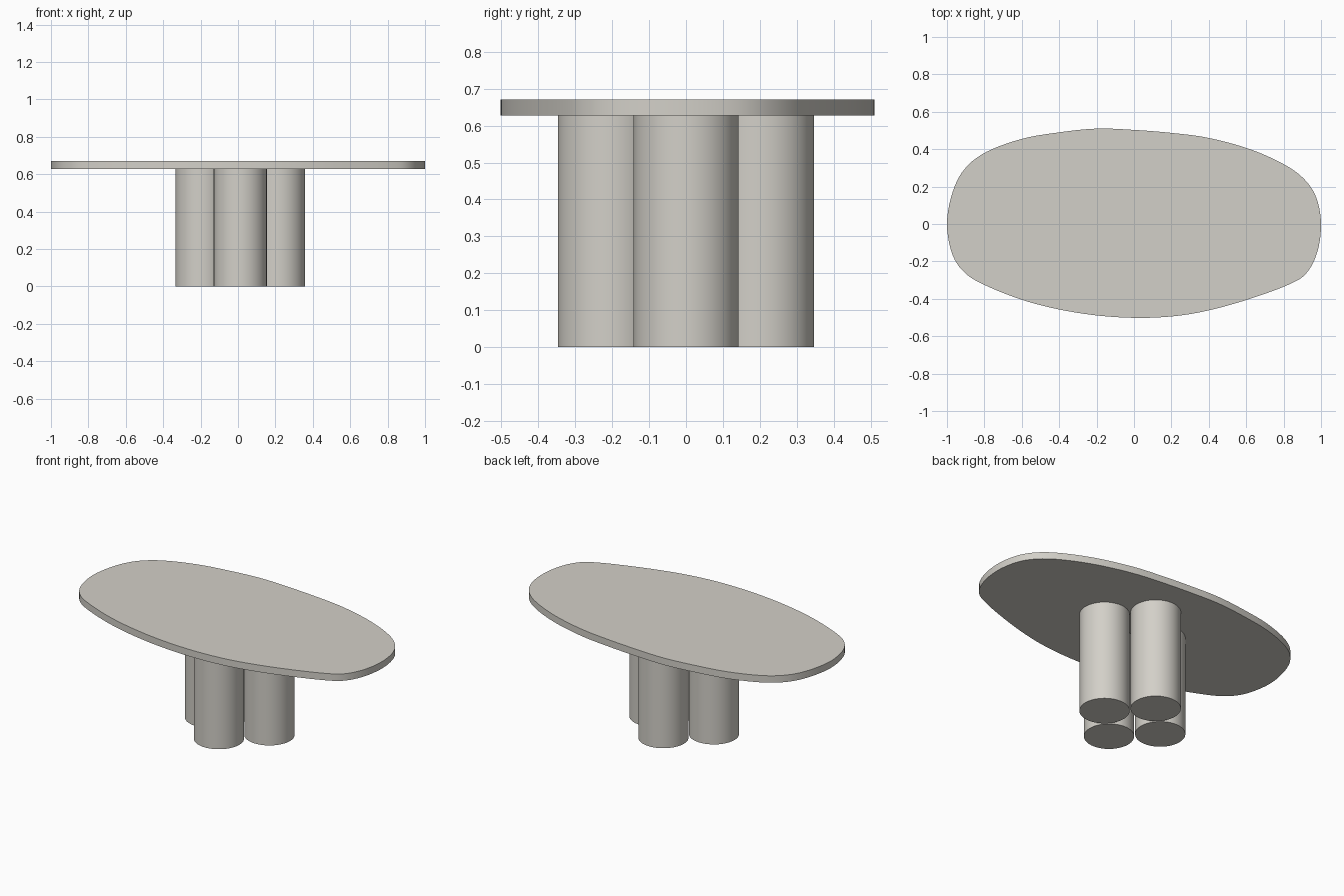
import bpy, bmesh, math
from mathutils import Vector

if "Cube" in bpy.data.objects:
    bpy.data.objects.remove(bpy.data.objects["Cube"])

mat = bpy.data.materials.new("warm light stone")
mat.diffuse_color = (0.65, 0.63, 0.58, 1)
mat.use_nodes = True
mat.node_tree.nodes["Principled BSDF"].inputs["Base Color"].default_value = mat.diffuse_color


def finish(obj):
    obj.data.materials.append(mat)
    bpy.ops.object.select_all(action='DESELECT')
    obj.select_set(True)
    bpy.context.view_layer.objects.active = obj
    bpy.ops.object.shade_smooth_by_angle(angle=math.radians(35))


def smooth_loop(pts, steps):
    """Closed Catmull-Rom curve through the given points."""
    out, n = [], len(pts)
    for i in range(n):
        a, b, c, d = (Vector(pts[(i + k) % n]) for k in (-1, 0, 1, 2))
        for s in range(steps):
            t = s / steps
            out.append(0.5 * (2 * b + (c - a) * t + (2 * a - 5 * b + 4 * c - d) * t**2
                              + (3 * b - a - 3 * c + d) * t**3))
    return out


# Pebble-shaped table top
outline = [(1.0, 0.0), (0.975, 0.14), (0.91, 0.24), (0.80, 0.32), (0.62, 0.40),
           (0.40, 0.46), (0.20, 0.487), (0.0, 0.503), (-0.20, 0.51), (-0.40, 0.49),
           (-0.60, 0.455), (-0.79, 0.385), (-0.905, 0.295), (-0.97, 0.17),
           (-1.0, 0.0), (-0.97, -0.165), (-0.90, -0.265), (-0.79, -0.33),
           (-0.60, -0.405), (-0.40, -0.457), (-0.18, -0.491), (0.04, -0.502),
           (0.24, -0.49), (0.42, -0.457), (0.62, -0.40), (0.82, -0.327),
           (0.92, -0.265), (0.98, -0.15)]
bm = bmesh.new()
face = bm.faces.new([bm.verts.new((p.x, p.y, 0.627)) for p in smooth_loop(outline, 5)])
ext = bmesh.ops.extrude_face_region(bm, geom=[face])
top_verts = [g for g in ext["geom"] if isinstance(g, bmesh.types.BMVert)]
bmesh.ops.translate(bm, verts=top_verts, vec=(0, 0, 0.043))
bmesh.ops.recalc_face_normals(bm, faces=bm.faces)
mesh = bpy.data.meshes.new("table_top")
bm.to_mesh(mesh)
bm.free()
top = bpy.data.objects.new("table_top", mesh)
bpy.context.collection.objects.link(top)
finish(top)

# Four thick round columns clustered in a diamond
for name, dx, dy in (("front_leg", 0, -1), ("right_leg", 1, 0),
                     ("back_leg", 0, 1), ("left_leg", -1, 0)):
    bpy.ops.mesh.primitive_cylinder_add(vertices=64, radius=0.142, depth=0.627,
                                        location=(0.012 + dx * 0.205, dy * 0.205, 0.3135))
    leg = bpy.context.object
    leg.name = name
    finish(leg)
